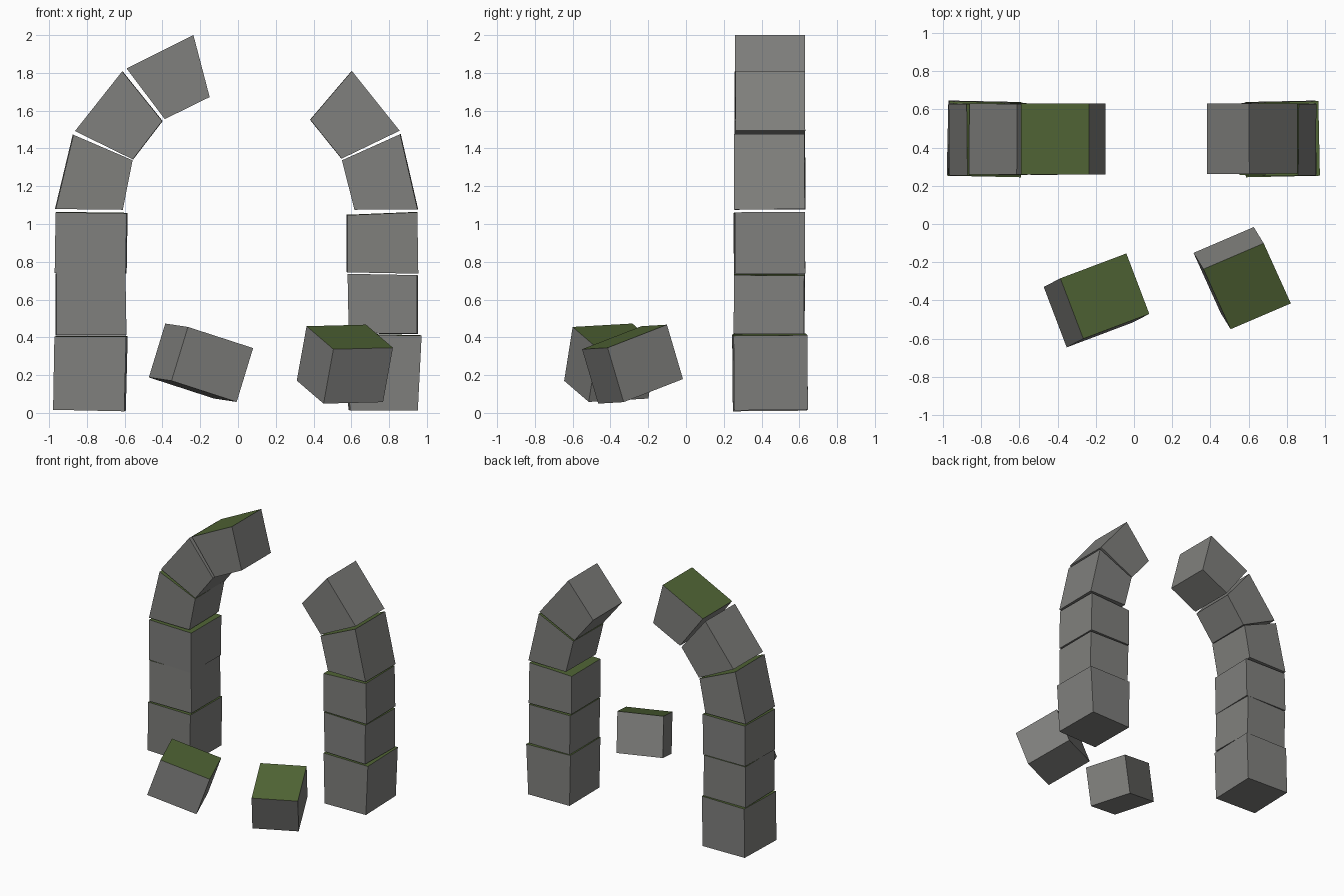
import bpy, bmesh, math
from mathutils import Vector, Matrix

if "Cube" in bpy.data.objects:
    bpy.data.objects.remove(bpy.data.objects["Cube"])


def material(name, rgb):
    m = bpy.data.materials.new(name)
    m.diffuse_color = (*rgb, 1)
    m.use_nodes = True
    m.node_tree.nodes["Principled BSDF"].inputs["Base Color"].default_value = m.diffuse_color
    return m


stone = material("grey stone", (0.215, 0.215, 0.205))
moss = material("moss green", (0.082, 0.13, 0.036))


def block(name, corners):
    """Six-sided stone from 4 corners of one end and the 4 matching ones of the other."""
    bm = bmesh.new()
    v = [bm.verts.new(c) for c in corners]
    bm.faces.new(v[:4])
    bm.faces.new(v[4:][::-1])
    for i in range(4):
        j = (i + 1) % 4
        bm.faces.new((v[i], v[i + 4], v[j + 4], v[j]))
    bmesh.ops.recalc_face_normals(bm, faces=bm.faces)
    bm.normal_update()
    # moss grows on faces that look up
    for f in bm.faces:
        f.material_index = 1 if f.normal.z > 0.8 else 0
    me = bpy.data.meshes.new(name)
    bm.to_mesh(me)
    bm.free()
    me.materials.append(stone)
    me.materials.append(moss)
    bpy.context.collection.objects.link(bpy.data.objects.new(name, me))


def arch_stone(name, quad, y0, y1, yaw=0, pitch=0):
    """Front outline (x, z) run through y, then turned a little about its middle."""
    pts = [Vector((x, y, z)) for y in (y0, y1) for x, z in quad]
    mid = sum(pts, Vector()) / 8
    rot = Matrix.Rotation(math.radians(yaw), 3, 'Z') @ Matrix.Rotation(math.radians(pitch), 3, 'X')
    block(name, [mid + rot @ (p - mid) for p in pts])


def loose_stone(name, corner, u, v, w):
    """Fallen stone: top front left corner and its three edges."""
    c, u, v, w = map(Vector, (corner, u, v, w))
    block(name, [c, c + u, c + u + v, c + v,
                 c + w, c + u + w, c + u + v + w, c + v + w])


# left leg and curved part
left = [
    ([(-.975, .018), (-.598, .01), (-.588, .405), (-.968, .405)], .25, .64, -1.2, .5),
    ([(-.963, .412), (-.592, .412), (-.598, .738), (-.963, .738)], .255, .627, .6, -.4),
    ([(-.968, .742), (-.592, .738), (-.587, 1.058), (-.963, 1.063)], .255, .628, -.8, .4),
    ([(-.967, 1.08), (-.612, 1.076), (-.56, 1.338), (-.873, 1.473)], .255, .63, .6, .2),
    ([(-.862, 1.492), (-.556, 1.342), (-.4, 1.545), (-.612, 1.808)], .258, .628, -.4, 0),
    ([(-.388, 1.555), (-.15, 1.672), (-.236, 2.0), (-.59, 1.824)], .26, .63, 0, 0),
]
# right leg and curved part
right = [
    ([(.588, .015), (.948, .015), (.968, .41), (.582, .418)], .25, .64, 1.2, .5),
    ([(.588, .422), (.95, .418), (.95, .728), (.582, .735)], .255, .627, -.6, -.4),
    ([(.577, .745), (.952, .738), (.947, 1.063), (.577, 1.048)], .257, .628, .8, .3),
    ([(.618, 1.076), (.952, 1.078), (.86, 1.476), (.552, 1.338)], .255, .63, -.5, .2),
    ([(.548, 1.346), (.855, 1.494), (.602, 1.81), (.382, 1.552)], .262, .63, .3, 0),
]
for side, stones in (("left", left), ("right", right)):
    for i, s in enumerate(stones):
        part = "leg_stone" if i < 3 else "arch_stone"
        arch_stone(f"{side}_{part}_{i + 1}", *s)

# fallen stones in front
loose_stone("fallen_stone_left", (-.265, -.6, .455),
            (.345, .13, -.112), (-.12, .316, .018), (-.087, -.045, -.285))
loose_stone("fallen_stone_right", (.505, -.55, .337),
            (.315, .135, .008), (-.142, .314, .122), (-.052, .085, -.288))
